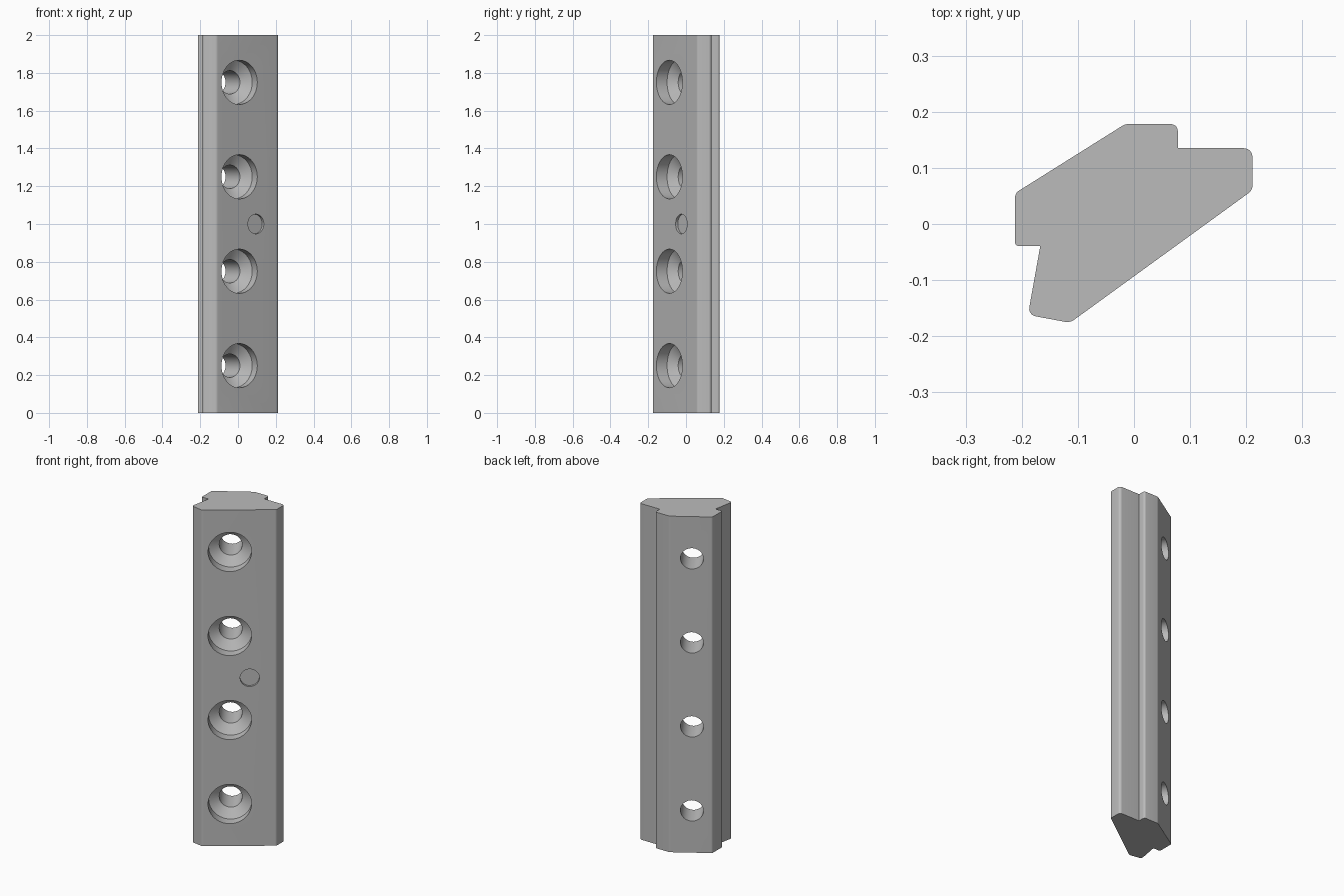
import bpy, bmesh, math
from mathutils import Vector

cube = bpy.data.objects.get("Cube")
if cube:
    bpy.data.objects.remove(cube, do_unlink=True)

LENGTH = 2.0

steel = bpy.data.materials.new("grey_steel")
steel.use_nodes = True
steel.diffuse_color = (0.5, 0.5, 0.5, 1)
steel.node_tree.nodes["Principled BSDF"].inputs["Base Color"].default_value = (0.5, 0.5, 0.5, 1)

# Rail cross-section: x, y, corner radius
PROFILE = [
    (-0.016, 0.178, 0.02), (0.078, 0.178, 0.012), (0.078, 0.135, 0),
    (0.211, 0.135, 0.015), (0.211, 0.060, 0.015), (-0.114, -0.176, 0.022),
    (-0.189, -0.162, 0.014), (-0.167, -0.039, 0), (-0.212, -0.039, 0.006),
    (-0.212, 0.055, 0.014),
]


def rounded(profile, steps=6):
    """Replace every corner that has a radius with an arc."""
    out = []
    for i, (x, y, r) in enumerate(profile):
        p = Vector((x, y))
        if r == 0:
            out.append(p)
            continue
        a = (Vector(profile[i - 1][:2]) - p).normalized()
        b = (Vector(profile[(i + 1) % len(profile)][:2]) - p).normalized()
        half = a.angle(b) / 2
        centre = p + (a + b).normalized() * r / math.sin(half)
        start = p + a * r / math.tan(half) - centre
        end = p + b * r / math.tan(half) - centre
        sweep = start.angle_signed(end)
        for k in range(steps + 1):
            t = -sweep * k / steps
            c, s = math.cos(t), math.sin(t)
            out.append(centre + Vector((c * start.x - s * start.y,
                                        s * start.x + c * start.y)))
    return out


def make_object(name, bm):
    bmesh.ops.recalc_face_normals(bm, faces=bm.faces[:])
    mesh = bpy.data.meshes.new(name)
    bm.to_mesh(mesh)
    bm.free()
    mesh.materials.append(steel)
    obj = bpy.data.objects.new(name, mesh)
    bpy.context.collection.objects.link(obj)
    return obj


def add_turned(bm, origin, axis, rings, sides=48):
    """Closed turned solid; rings are (depth along axis, radius)."""
    turn = axis.to_track_quat('Z', 'Y')
    loops = []
    for depth, radius in rings:
        loop = []
        for k in range(sides):
            t = 2 * math.pi * k / sides
            local = Vector((radius * math.cos(t), radius * math.sin(t), depth))
            loop.append(bm.verts.new(origin + turn @ local))
        loops.append(loop)
    for lo, hi in zip(loops, loops[1:]):
        for k in range(sides):
            n = (k + 1) % sides
            bm.faces.new((lo[k], lo[n], hi[n], hi[k]))
    bm.faces.new(loops[0][::-1])
    bm.faces.new(loops[-1])


# Rail body, extruded upward
bm = bmesh.new()
base = bm.faces.new([bm.verts.new((p.x, p.y, 0)) for p in rounded(PROFILE)])
moved = bmesh.ops.extrude_face_region(bm, geom=[base], use_keep_orig=True)["geom"]
bmesh.ops.translate(bm, vec=(0, 0, LENGTH),
                    verts=[v for v in moved if isinstance(v, bmesh.types.BMVert)])
rail = make_object("clamping_rail", bm)

# Four countersunk through holes and one shallow round recess
bm = bmesh.new()
bore_axis = Vector((-0.53, 0.848, 0)).normalized()
for i in range(4):
    add_turned(bm, Vector((0.008, -0.089, 0.25 + 0.5 * i)), bore_axis,
               [(-0.1, 0.117), (0.06, 0.117), (0.095, 0.062), (0.4, 0.062)])
face_axis = Vector((-0.59, 0.807, 0)).normalized()
add_turned(bm, Vector((0.095, -0.025, 1.0)), face_axis,
           [(-0.05, 0.052), (0.015, 0.052)])
cutter = make_object("hole_cutter", bm)
cutter.hide_render = True

cut = rail.modifiers.new("holes", 'BOOLEAN')
cut.operation = 'DIFFERENCE'
cut.solver = 'EXACT'
cut.object = cutter

# Bake the cut, then smooth the round surfaces only
bpy.ops.object.select_all(action='DESELECT')
rail.select_set(True)
bpy.context.view_layer.objects.active = rail
bpy.ops.object.modifier_apply(modifier=cut.name)
bpy.data.objects.remove(cutter, do_unlink=True)
bpy.ops.object.shade_smooth_by_angle(angle=math.radians(25))
